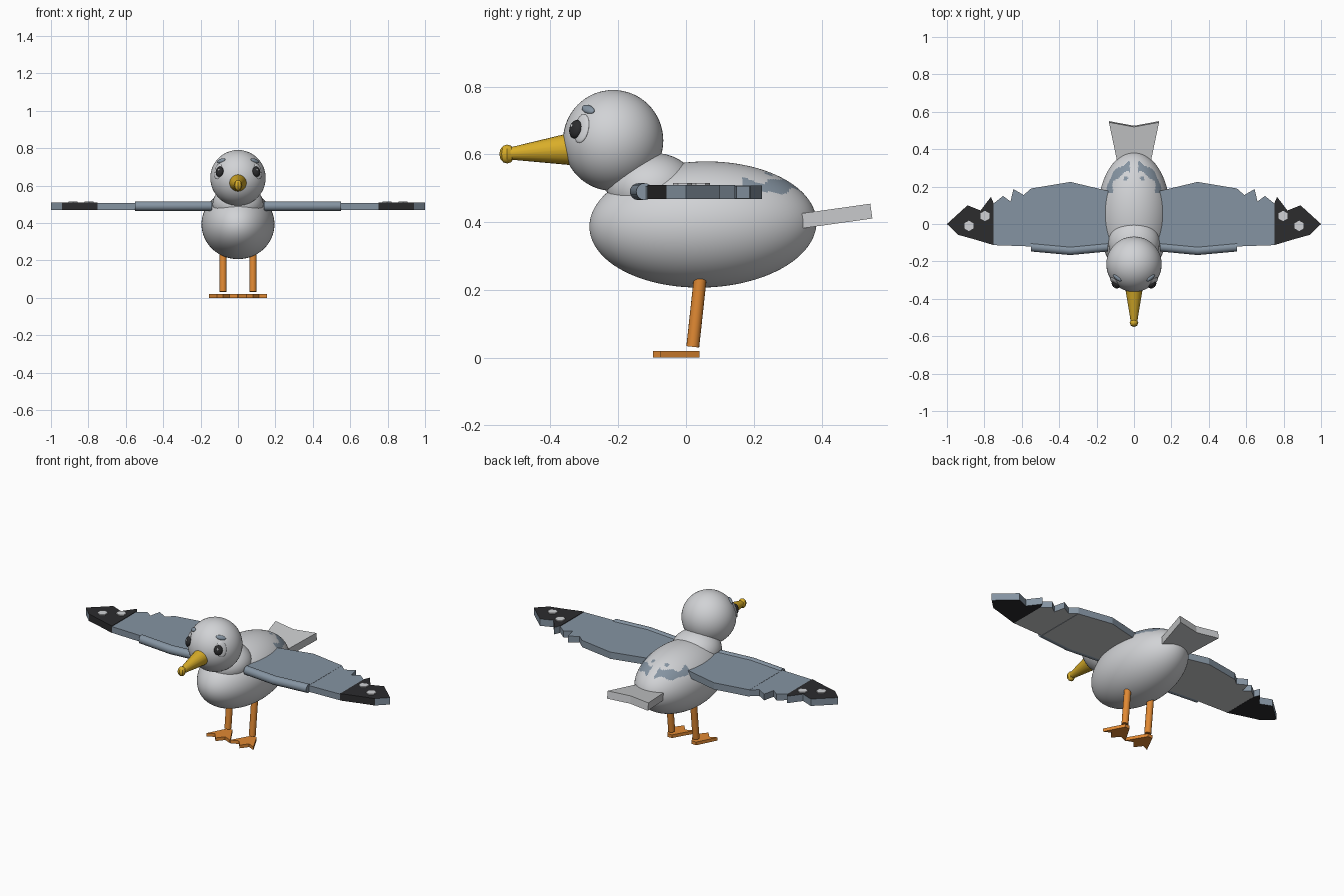
import bpy, bmesh, math
from mathutils import Vector, Matrix

cube = bpy.data.objects.get("Cube")
if cube:
    bpy.data.objects.remove(cube, do_unlink=True)


def material(name, r, g, b):
    m = bpy.data.materials.new(name)
    m.use_nodes = True
    m.diffuse_color = (r, g, b, 1)
    m.node_tree.nodes["Principled BSDF"].inputs["Base Color"].default_value = (r, g, b, 1)
    return m


WHITE = material("plumage_white", .64, .65, .67)
GREY = material("tail_and_underwing_grey", .58, .59, .60)
BLUE = material("wing_blue_grey", .235, .295, .36)
BLACK = material("feather_black", .025, .025, .027)
YELLOW = material("beak_yellow", .69, .42, .022)
ORANGE = material("leg_orange", .75, .25, .033)


def finish(name, bm, mats, smooth=True):
    bmesh.ops.recalc_face_normals(bm, faces=bm.faces)
    mesh = bpy.data.meshes.new(name)
    bm.to_mesh(mesh)
    bm.free()
    for m in mats:
        mesh.materials.append(m)
    ob = bpy.data.objects.new(name, mesh)
    bpy.context.collection.objects.link(ob)
    if smooth:
        bpy.ops.object.select_all(action='DESELECT')
        ob.select_set(True)
        bpy.context.view_layer.objects.active = ob
        bpy.ops.object.shade_smooth_by_angle(angle=math.radians(35))
    return ob


def ellipsoid(name, center, radii, mats, rot=None, seg=32, rings=20, rule=None):
    bm = bmesh.new()
    bmesh.ops.create_uvsphere(bm, u_segments=seg, v_segments=rings, radius=1)
    turn = rot.to_4x4() if rot else Matrix()
    bm.transform(Matrix.Translation(center) @ turn @ Matrix.Diagonal((*radii, 1)))
    if rule:
        for f in bm.faces:
            f.material_index = rule(f.calc_center_median())
    return finish(name, bm, mats)


def rod(name, a, b, r1, r2, mat, seg=16):
    a, b = Vector(a), Vector(b)
    bm = bmesh.new()
    bmesh.ops.create_cone(bm, cap_ends=True, segments=seg, radius1=r1, radius2=r2,
                          depth=(b - a).length)
    turn = (b - a).to_track_quat('Z', 'Y').to_matrix().to_4x4()
    bm.transform(Matrix.Translation((a + b) / 2) @ turn)
    return finish(name, bm, [mat])


def tube(name, points, radius, mat, seg=16):
    """Join upright rings facing x into one closed tube."""
    bm = bmesh.new()
    for p in points:
        place = Matrix.Translation(p) @ Matrix.Rotation(math.radians(90), 4, 'Y')
        bmesh.ops.create_circle(bm, segments=seg, radius=radius, matrix=place)
    bmesh.ops.bridge_loops(bm, edges=bm.edges[:])
    bmesh.ops.holes_fill(bm, edges=bm.edges[:], sides=seg)
    return finish(name, bm, [mat])


def slab(name, outline, z0, z1, mats, side=1, rule=None, move=None):
    """Extrude a flat outline; rule picks a material from face centre and normal."""
    bm = bmesh.new()
    face = bm.faces.new([bm.verts.new((side * x, y, z0)) for x, y in outline])
    up = bmesh.ops.extrude_face_region(bm, geom=[face])["geom"]
    for v in up:
        if isinstance(v, bmesh.types.BMVert):
            v.co.z = z1
    bmesh.ops.recalc_face_normals(bm, faces=bm.faces)
    if rule:
        for f in bm.faces:
            f.normal_update()
            f.material_index = rule(f.calc_center_median(), f.normal)
    if move:
        bm.transform(move)
    return finish(name, bm, mats, smooth=False)


# Body with a broken, ragged blue band around the back, plus small flecks
def body_colour(c):
    x, y = abs(c.x), c.y
    if c.z < .4 or y < .17:
        return 0
    bearing = math.atan2(x, y - .05)
    middle = .507 + .006 * math.sin(bearing * 9)
    width = .017 + .005 * math.sin(bearing * 17 + 1)
    band = abs(c.z - middle) < width and x > .022
    fleck = math.hypot(x - .045, y - .245) < .012
    return 1 if band or fleck else 0


ellipsoid("body", (0, .05, .393), (.195, .186, .335), [WHITE, BLUE],
          Matrix.Rotation(math.radians(91.5), 3, 'X'), 160, 112, body_colour)
ellipsoid("neck", (0, -.10, .5), (.137, .135, .105), [WHITE])
HEAD = Vector((0, -.215, .641))
ellipsoid("head", HEAD, (.148, .148, .149), [WHITE], seg=48, rings=32)

# Beak with a knobbed tip
rod("beak", (0, -.32, .617), (0, -.525, .602), .051, .017, YELLOW, 20)
ellipsoid("beak_tip", (0, -.528, .601), (.023, .023, .028), [YELLOW], seg=8, rings=6)

# Tail fan, tilted up toward the rear
slab("tail", [(-.09, 0), (.09, 0), (.134, .212), (0, .187), (-.134, .212)],
     -.022, .022, [GREY],
     move=Matrix.Translation((0, .337, .403)) @ Matrix.Rotation(math.radians(8), 4, 'X'))

# Outlines for the wing sections, wing tip and foot
INNER = [(.13, -.11), (.34, -.135), (.55, -.12), (.55, .19), (.34, .225), (.13, .175)]
OUTER = [(.55, -.12), (.75, -.113), (.75, .11), (.70, .15), (.66, .12),
         (.645, .187), (.59, .155), (.55, .19)]
TIP = [(.75, -.113), (.86, -.08), (.94, -.058), (1, 0), (.945, .05), (.89, .1),
       (.82, .072), (.765, .145), (.75, .11)]
FOOT = [(.065, .04), (.095, .04), (.154, -.075), (.112, -.056),
        (.08, -.098), (.045, -.056), (-.002, -.075)]


def wing_colour(c, n):
    return 1 if n.z < -.5 else 0


def tip_colour(c, n):
    rim = abs(n.z) < .5
    return 1 if rim and (c.y > 0 or abs(c.x) > .94) else 0


for side, label in ((1, "left"), (-1, "right")):
    # Wing
    slab(label + "_inner_wing", INNER, .468, .508, [BLUE, GREY], side, wing_colour)
    slab(label + "_outer_wing", OUTER, .47, .507, [BLUE, GREY], side, wing_colour)
    slab(label + "_wing_tip", TIP, .469, .51, [BLACK, BLUE], side, tip_colour)
    tube(label + "_leading_edge",
         [(side * x, y, .49) for x, y in ((.14, -.122), (.34, -.141), (.55, -.122))],
         .025, BLUE)
    for i, (x, y) in enumerate([(.883, -.01), (.797, .043)]):
        rod(f"{label}_tip_spot_{i + 1}", (side * x, y, .5), (side * x, y, .516),
            .028, .028, WHITE, 6)

    # Leg and webbed foot
    rod(label + "_leg", (side * .08, .02, .032), (side * .08, .042, .235), .019, .019, ORANGE)
    slab(label + "_foot", FOOT, 0, .019, [ORANGE], side)

    # Eye, laid against the head along its surface normal
    def on_head(name, direction, lift, radii, mat, roll=0):
        d = Vector(direction)
        d.x *= side
        d.normalize()
        # Keep the local y axis pointing up the head
        right = Vector((0, 0, 1)).cross(d).normalized()
        turn = Matrix((right, d.cross(right), d)).transposed()
        turn = turn @ Matrix.Rotation(roll * side, 3, 'Z')
        ellipsoid(name, HEAD + d * (.148 + lift), radii, [mat], turn, 20, 12)

    on_head(label + "_eye_surround", (.112, -.098, .037), -.002, (.028, .044, .008), WHITE)
    on_head(label + "_eye", (.104, -.116, .035), .003, (.024, .028, .016), BLACK)
    on_head(label + "_eye_glint", (.101, -.121, .043), .017, (.005, .006, .003), WHITE)
    on_head(label + "_brow", (.09, -.074, .092), 0, (.028, .013, .009), BLUE, -.35)
